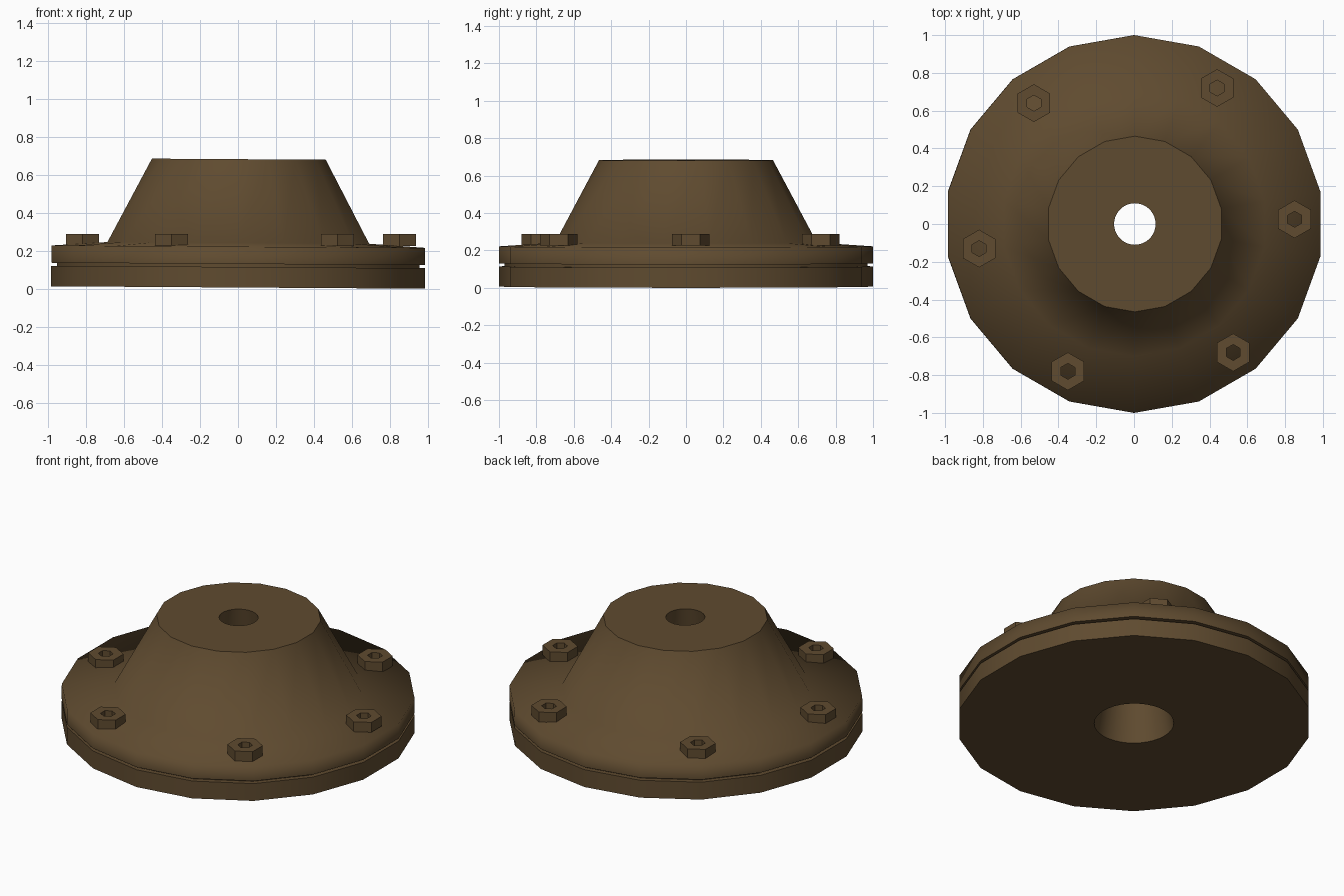
import bpy, bmesh, math

if "Cube" in bpy.data.objects:
    bpy.data.objects.remove(bpy.data.objects["Cube"])

brown = bpy.data.materials.new("dark_bronze")
brown.diffuse_color = (0.115, 0.07, 0.029, 1)
brown.use_nodes = True
brown.node_tree.nodes["Principled BSDF"].inputs["Base Color"].default_value = brown.diffuse_color


def ring(bm, r, z, n):
    # ring with one vertex pointing along +y
    return [bm.verts.new((r * math.cos(math.pi / 2 + 2 * math.pi * i / n),
                          r * math.sin(math.pi / 2 + 2 * math.pi * i / n), z))
            for i in range(n)]


def skin(bm, a, b, smooth=False):
    # join two rings; b may have twice as many points as a
    n, k = len(a), len(b) // len(a)
    for i in range(n):
        inner = [b[(i * k + j) % len(b)] for j in range(k, -1, -1)]
        bm.faces.new([a[i], a[(i + 1) % n]] + inner).smooth = smooth


def sharpen(bm, loop):
    for i, v in enumerate(loop):
        e = bm.edges.get((v, loop[(i + 1) % len(loop)]))
        if e:
            e.smooth = False


def finish(bm, name):
    bmesh.ops.recalc_face_normals(bm, faces=bm.faces)
    mesh = bpy.data.meshes.new(name)
    bm.to_mesh(mesh)
    bm.free()
    mesh.materials.append(brown)
    obj = bpy.data.objects.new(name, mesh)
    bpy.context.collection.objects.link(obj)
    return obj


# Flanged cone: radius, height, sharp edge
profile = [(1, 0, True), (1, 0.108, True), (0.97, 0.108, True), (0.97, 0.124, True),
           (1, 0.124, True), (1, 0.215, False), (0.7, 0.235, False), (0.465, 0.676, True)]
bm = bmesh.new()
rings = [ring(bm, r, z, 18) for r, z, s in profile]
for a, b in zip(rings, rings[1:]):
    skin(bm, a, b, True)

# Tapered bore through the middle
bore_low = ring(bm, 0.225, 0, 36)
bore_top = ring(bm, 0.11, 0.676, 36)
skin(bm, bore_low, bore_top, True)
skin(bm, rings[0], bore_low)
skin(bm, rings[-1], bore_top)
for loop, (r, z, s) in zip(rings, profile):
    if s:
        sharpen(bm, loop)
sharpen(bm, bore_low)
sharpen(bm, bore_top)
body = finish(bm, "flanged_cone")
body.rotation_euler.y = math.radians(0.37)   # slight lean
body.location.z = 0.0065

# Hex nuts around the flange
spots = [(0.44, 0.72), (0.85, 0.025), (0.525, -0.68),
         (-0.35, -0.78), (-0.82, -0.13), (-0.53, 0.64)]
for i, (x, y) in enumerate(spots):
    bm = bmesh.new()
    loops = [ring(bm, r, z, 6) for r, z in
             [(0.1, 0.225), (0.1, 0.287), (0.042, 0.287), (0.042, 0.225)]]
    for j in range(4):
        skin(bm, loops[j], loops[(j + 1) % 4])
    nut = finish(bm, f"hex_nut_{i + 1}")
    nut.location = (x, y, 0)
